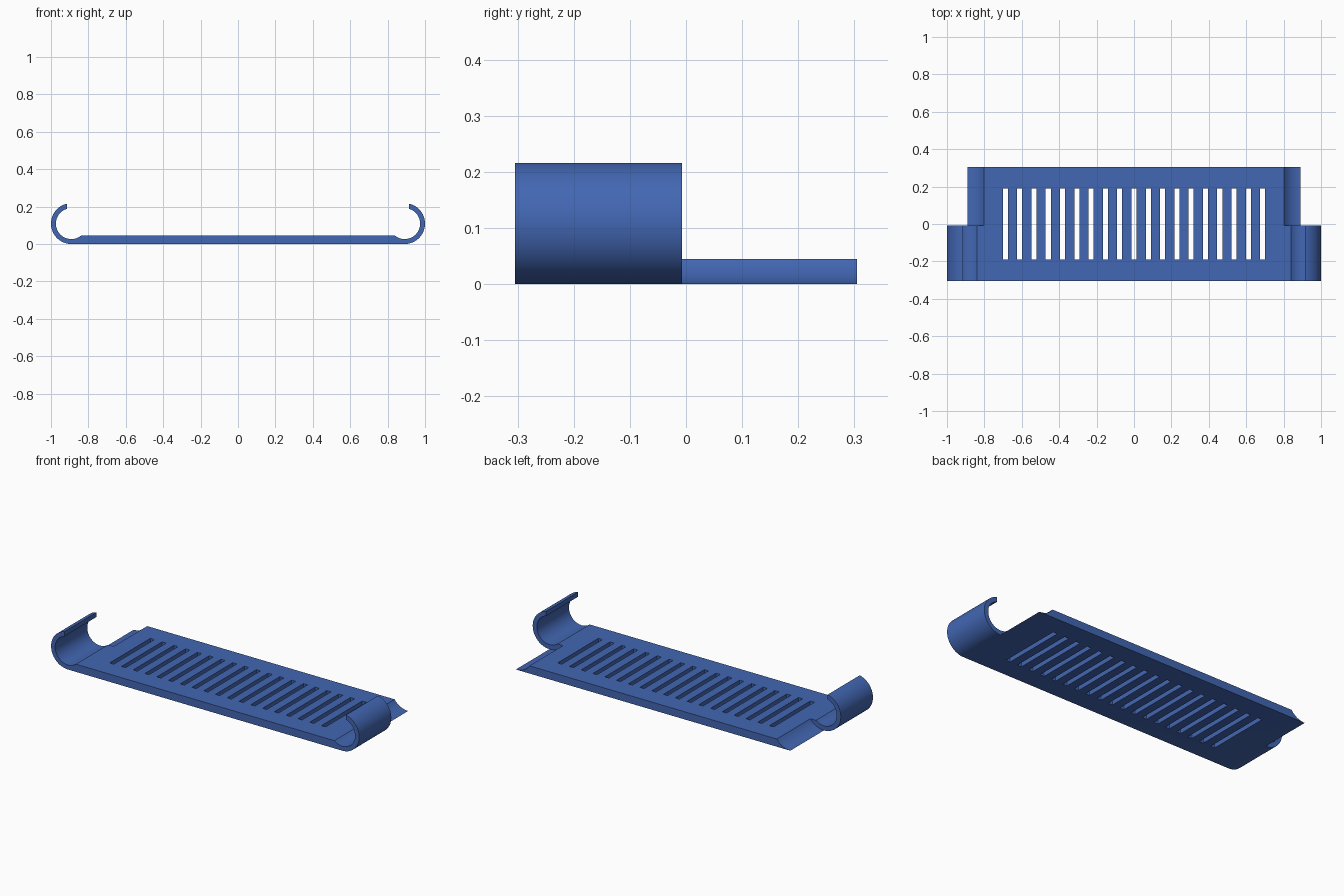
import bpy, bmesh, math

if "Cube" in bpy.data.objects:
    bpy.data.objects.remove(bpy.data.objects["Cube"])

HALF_DEPTH = 0.305          # tray runs from -HALF_DEPTH to +HALF_DEPTH in y
SPLIT = -0.007              # clips end here
THICK = 0.045               # plate thickness
R_OUT, R_IN = 0.109, 0.0825 # clip radii
CX, CZ = 1 - R_OUT, R_OUT   # clip centre
TIP_X = 0.914               # clip mouth

blue = bpy.data.materials.new("blue plastic")
blue.diffuse_color = (0.055, 0.135, 0.45, 1)
blue.use_nodes = True
blue.node_tree.nodes["Principled BSDF"].inputs["Base Color"].default_value = blue.diffuse_color


def arc(r, a0, a1, n):
    """Points on a circle around the clip centre."""
    return [(CX + r * math.cos(a0 + (a1 - a0) * i / n),
             CZ + r * math.sin(a0 + (a1 - a0) * i / n)) for i in range(n + 1)]


def new_object(name, bm):
    bmesh.ops.recalc_face_normals(bm, faces=bm.faces)
    mesh = bpy.data.meshes.new(name)
    bm.to_mesh(mesh)
    bm.free()
    obj = bpy.data.objects.new(name, mesh)
    mesh.materials.append(blue)
    bpy.context.collection.objects.link(obj)
    return obj


def prism(name, right_half, y0, y1):
    """Mirror a right-hand outline in x and extrude it along y."""
    outline = right_half + [(-x, z) for x, z in reversed(right_half)]
    bm = bmesh.new()
    face = bm.faces.new([bm.verts.new((x, y0, z)) for x, z in outline])
    ext = bmesh.ops.extrude_face_region(bm, geom=[face])
    verts = [v for v in ext["geom"] if isinstance(v, bmesh.types.BMVert)]
    bmesh.ops.translate(bm, verts=verts, vec=(0, y1 - y0, 0))
    return new_object(name, bm)


def boolean(target, tool, operation):
    mod = target.modifiers.new(operation.lower(), 'BOOLEAN')
    mod.operation, mod.solver, mod.object = operation, 'EXACT', tool
    bpy.context.view_layer.objects.active = target
    bpy.ops.object.modifier_apply(modifier=mod.name)
    bpy.data.objects.remove(tool)


def plate_angle(r):
    """Angle where a clip circle meets the top of the plate."""
    return -math.pi + math.asin((CZ - THICK) / r)


# Front section: plate with an open round clip at each end
tip_out = math.acos((TIP_X - CX) / R_OUT)
tip_in = math.acos((TIP_X - CX) / R_IN)
front = (arc(R_OUT, -math.pi / 2, tip_out, 40)
         + arc(R_IN, tip_in, plate_angle(R_IN), 48))
tray = prism("vented_clip_tray", front, -HALF_DEPTH, SPLIT)

# Back section: plate with hollowed ends that taper to a thin edge
back = arc(R_OUT, -math.pi / 2, plate_angle(R_OUT), 14)
boolean(tray, prism("back_plate", back, SPLIT, HALF_DEPTH), 'UNION')

# Row of vent slots
bm = bmesh.new()
for i in range(19):
    cube = bmesh.ops.create_cube(bm, size=1)["verts"]
    bmesh.ops.scale(bm, verts=cube, vec=(0.027, 0.378, 0.3))
    bmesh.ops.translate(bm, verts=cube, vec=((i - 9) * 0.0764, 0, 0))
slots = new_object("slot_cutter", bm)
slots.hide_render = True
boolean(tray, slots, 'DIFFERENCE')

# Smooth the round clips, keep the plate edges crisp
bpy.ops.object.select_all(action='DESELECT')
tray.select_set(True)
bpy.context.view_layer.objects.active = tray
bpy.ops.object.shade_smooth_by_angle(angle=math.radians(20))
